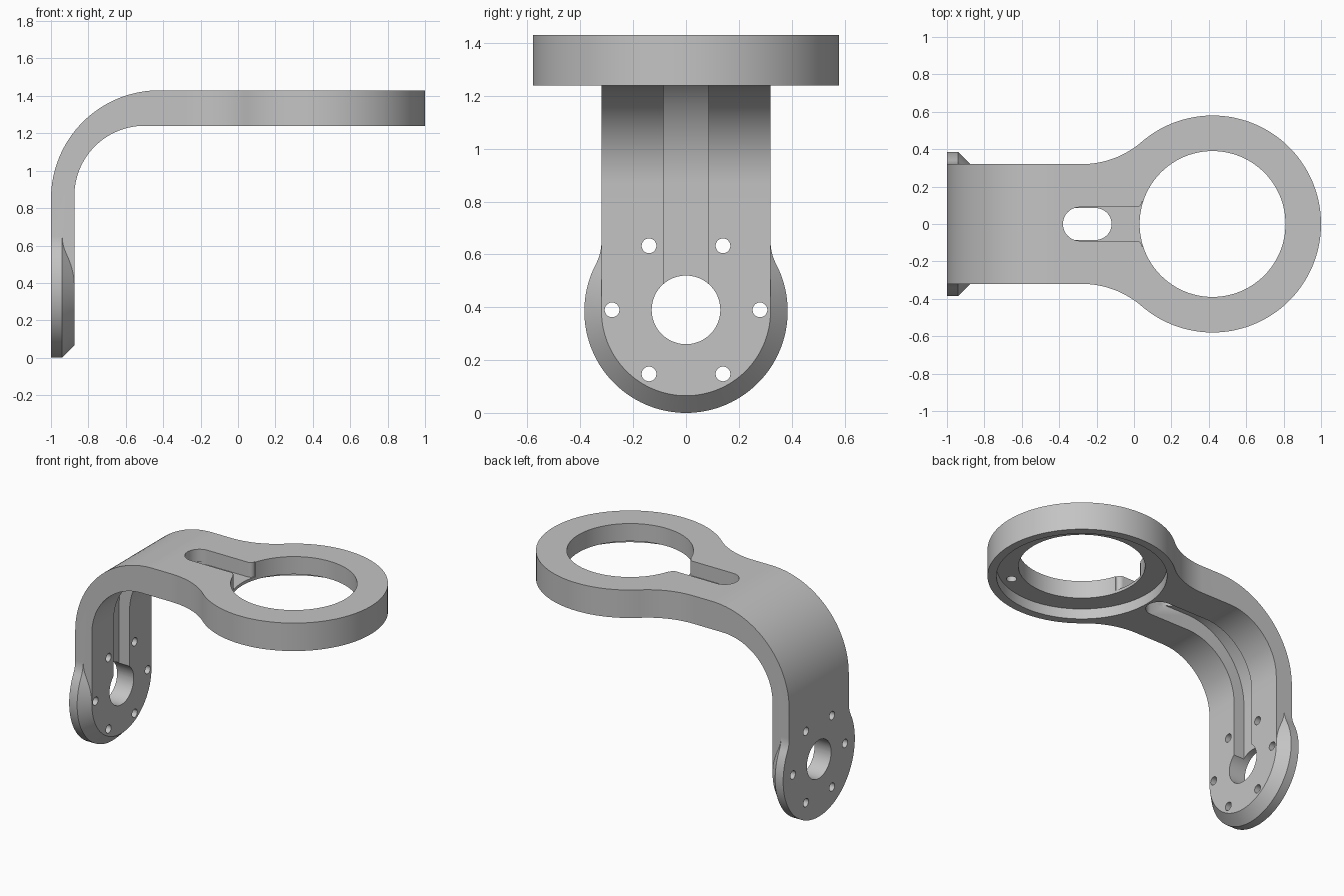
import bpy, bmesh
from math import sin, cos, pi, radians, atan2, hypot
from mathutils import Vector

cube = bpy.data.objects.get("Cube")
if cube:
    bpy.data.objects.remove(cube)

grey = bpy.data.materials.new("satin_grey")
grey.use_nodes = True
GREY = (0.55, 0.55, 0.55, 1)
grey.diffuse_color = GREY
grey.node_tree.nodes["Principled BSDF"].inputs["Base Color"].default_value = GREY

# Main dimensions
RING_X, RING_R, BORE_R = 0.42, 0.58, 0.39
HALF_W = 0.32
TOP, UNDER = 1.43, 1.24
BACK, FACE = -1.0, -0.875
HUB_Z, HUB_R, CHAMFER = 0.385, 0.385, 0.065


def arc(cx, cy, rx, a0, a1, n, ry=None):
    """Points on an arc, angles in degrees."""
    ry = rx if ry is None else ry
    angles = [radians(a0 + (a1 - a0) * i / n) for i in range(n + 1)]
    return [(cx + rx * cos(a), cy + ry * sin(a)) for a in angles]


def loft(name, loops):
    """Closed solid through a list of matching 3D loops."""
    bm = bmesh.new()
    rows = [[bm.verts.new(p) for p in loop] for loop in loops]
    n = len(rows[0])
    bm.faces.new(rows[0])
    bm.faces.new(rows[-1][::-1])
    for a, b in zip(rows, rows[1:]):
        for i in range(n):
            j = (i + 1) % n
            bm.faces.new((a[j], a[i], b[i], b[j]))
    bmesh.ops.recalc_face_normals(bm, faces=bm.faces)
    mesh = bpy.data.meshes.new(name)
    bm.to_mesh(mesh)
    bm.free()
    mesh.materials.append(grey)
    ob = bpy.data.objects.new(name, mesh)
    bpy.context.collection.objects.link(ob)
    return ob


PLACE = {"x": lambda u, v, d: (d, u, v),
         "y": lambda u, v, d: (u, d, v),
         "z": lambda u, v, d: (u, v, d)}


def prism(name, pts, axis, lo, hi):
    return loft(name, [[PLACE[axis](u, v, d) for u, v in pts] for d in (lo, hi)])


def disc(name, u, v, r, axis, lo, hi, n=48):
    return prism(name, arc(u, v, r, 0, 360, n)[:-1], axis, lo, hi)


def combine(target, tool, operation):
    mod = target.modifiers.new("combine", "BOOLEAN")
    mod.operation, mod.solver, mod.object = operation, "EXACT", tool
    bpy.context.view_layer.objects.active = target
    bpy.ops.object.modifier_apply(modifier=mod.name)
    bpy.data.objects.remove(tool)


def mirrored(half):
    """Close a half outline by reflecting its second coordinate."""
    return half + [(u, -v) for u, v in reversed(half) if abs(v) > 1e-5]


# Bent arm: side profile limited by the plan outline
side = [(BACK, HUB_Z)] + arc(-0.42, 0.85, 0.58, 180, 90, 32)
side += [(1.1, TOP), (1.1, UNDER)]
side += arc(-0.5, 0.865, 0.375, 90, 180, 32) + [(FACE, HUB_Z)]
bracket = prism("bracket", side, "y", -0.7, 0.7)

neck_x, neck_r = -0.28, 0.492
neck_y = HALF_W + neck_r
touch = atan2(neck_y, neck_x - RING_X) * 180 / pi
plan = [(-1.1, HALF_W)] + arc(neck_x, neck_y, neck_r, -90, touch - 180, 16)
plan += arc(RING_X, 0, RING_R, touch, 0, 56)[1:]
combine(bracket, prism("plan_limit", mirrored(plan), "z", 0.1, 1.6), "INTERSECT")

# Round hub with chamfered rim, blended into the arm sides
blend_z, blend_r = 0.65, 0.188
blend_y = HALF_W + blend_r
meet = atan2(blend_y, blend_z - HUB_Z) * 180 / pi


def hub_loop(inset, x):
    half = arc(blend_z, blend_y, blend_r + inset, -90, meet - 180, 10)
    half += arc(HUB_Z, 0, HUB_R - inset, meet, 180, 40)[1:]
    return [(x, y, z) for z, y in mirrored(half)]


hub = loft("hub", [hub_loop(0, BACK), hub_loop(0, FACE - CHAMFER),
                   hub_loop(CHAMFER, FACE)])
combine(bracket, hub, "UNION")

# Ring bore, shallow recess under it, and a locating pin hole
combine(bracket, disc("bore", RING_X, 0, BORE_R, "z", 1, 1.6, 96), "DIFFERENCE")
combine(bracket, disc("recess", RING_X, 0, 0.525, "z", 1.1, 1.31, 96), "DIFFERENCE")
pin = Vector((RING_X, 0)) + 0.46 * Vector((cos(-pi / 3), sin(-pi / 3)))
combine(bracket, disc("pin_hole", pin.x, pin.y, 0.032, "z", 1.2, 1.37, 24), "DIFFERENCE")

# Cable slot on top, with rounded corners where it meets the bore
slot = arc(-0.29, 0, 0.09, 180, 90, 12) + arc(0.012, 0.12, 0.03, -90, 0, 6)
slot += [(0.1, 0.12)]
combine(bracket, prism("slot", mirrored(slot), "z", 1.33, 1.6), "DIFFERENCE")

# Cable groove following the inside of the bend
groove = [(-0.955, 0.4)] + arc(-0.5, 0.865, 0.455, 180, 90, 32, 0.48)
groove += [(-0.205, 1.345), (-0.205, 1.1), (-0.5, 0.865), (-0.8, 0.4)]
channel = prism("channel", groove, "y", -0.085, 0.085)
combine(channel, disc("channel_end", -0.205, 0, 0.085, "z", 1.1, 1.345), "UNION")
combine(bracket, channel, "DIFFERENCE")

# Hub centre hole and six bolt holes
combine(bracket, disc("shaft_hole", 0, 0.39, 0.13, "x", -1.2, -0.7), "DIFFERENCE")
for y, z in arc(0, 0.39, 0.28, 0, 300, 5):
    combine(bracket, disc("bolt_hole", y, z, 0.028, "x", -1.2, -0.7, 24), "DIFFERENCE")

# Smooth curved walls, keep edges crisp
bpy.ops.object.select_all(action="DESELECT")
bracket.select_set(True)
bpy.context.view_layer.objects.active = bracket
bpy.ops.object.shade_smooth_by_angle(angle=radians(25))
